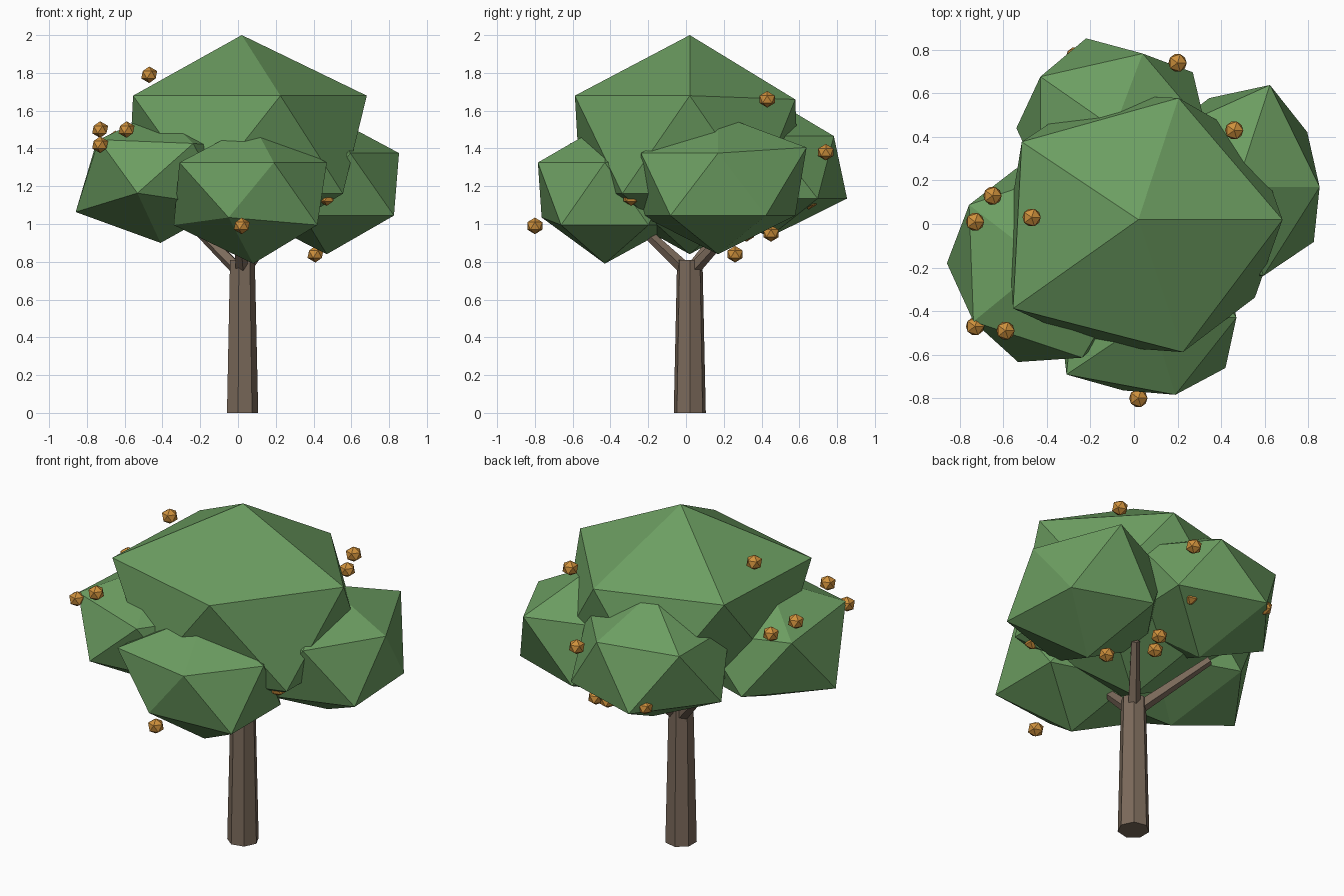
import bpy, bmesh, math
from mathutils import Vector

cube = bpy.data.objects.get("Cube")
if cube:
    bpy.data.objects.remove(cube)


def material(name, rgb):
    mat = bpy.data.materials.new(name)
    mat.use_nodes = True
    mat.diffuse_color = (*rgb, 1)
    mat.node_tree.nodes["Principled BSDF"].inputs["Base Color"].default_value = (*rgb, 1)
    return mat


LEAF = material("leaf green", (0.15, 0.34, 0.12))
BARK = material("bark brown", (0.20, 0.145, 0.105))
FRUIT = material("fruit orange", (0.62, 0.28, 0.045))


def finish(bm, name, mat):
    bmesh.ops.recalc_face_normals(bm, faces=bm.faces)
    mesh = bpy.data.meshes.new(name)
    bm.to_mesh(mesh)
    bm.free()
    mesh.materials.append(mat)
    obj = bpy.data.objects.new(name, mesh)
    bpy.context.collection.objects.link(obj)


def ball(name, mat, centre, scale, nudges=()):
    """Twenty-sided ball with a few corners pulled out of place."""
    bm = bmesh.new()
    bmesh.ops.create_icosphere(bm, subdivisions=1, radius=1)
    for v in bm.verts:
        v.co = v.co * Vector(scale).to_track_quat().to_matrix().to_scale().x
        v.co = Vector(a * b for a, b in zip(v.co, scale)) + Vector(centre)
    bm.verts.ensure_lookup_table()
    for index, offset in nudges:
        bm.verts[index].co += Vector(offset)
    finish(bm, name, mat)


def limb(name, start, end, r_start, r_end, sides):
    """Tapered faceted limb between two points."""
    start, end = Vector(start), Vector(end)
    axis = end - start
    turn = axis.to_track_quat("Z", "Y").to_matrix()
    if abs(axis.x) + abs(axis.y) < 1e-6:
        turn.identity()
    bm = bmesh.new()
    rings = []
    for point, r in ((start, r_start), (end, r_end)):
        ring = []
        for i in range(sides):
            a = math.tau * i / sides
            ring.append(bm.verts.new(point + turn @ Vector((r * math.cos(a), r * math.sin(a), 0))))
        rings.append(ring)
    low, high = rings
    for i in range(sides):
        j = (i + 1) % sides
        bm.faces.new((low[i], low[j], high[j], high[i]))
    bm.faces.new(low)
    bm.faces.new(high)
    finish(bm, name, BARK)


# Trunk and its three branches
limb("trunk", (0.02, 0.02, 0), (0.02, 0.02, 0.81), 0.087, 0.069, 7)
fork = (0.02, 0.02, 0.74)
limb("left_branch", fork, (-0.31, 0.26, 1.07), 0.038, 0.025, 5)
limb("back_branch", fork, (0.21, 0.26, 1.0), 0.038, 0.025, 5)
limb("front_branch", fork, (0.0, -0.28, 1.02), 0.038, 0.025, 5)

# Leaf clumps
ball("crown_leaves", LEAF, (0.02, 0.02, 1.42), (0.74, 0.68, 0.58),
     [(3, (0.06, -0.05, 0)), (6, (0, -0.03, 0)), (7, (-0.04, -0.05, 0)), (9, (-0.02, -0.02, -0.02))])
ball("front_leaves", LEAF, (0.08, -0.43, 1.16), (0.47, 0.44, 0.37),
     [(2, (0, 0.04, 0.04)), (6, (-0.02, 0.02, 0)), (7, (-0.05, -0.03, 0)), (10, (-0.03, 0, 0))])
ball("right_leaves", LEAF, (0.47, 0.17, 1.21), (0.45, 0.48, 0.37),
     [(1, (0.03, 0, 0)), (9, (0.03, 0.06, 0.03)), (10, (-0.02, 0, 0))])
ball("left_leaves", LEAF, (-0.41, -0.18, 1.25), (0.48, 0.51, 0.35),
     [(2, (0.01, -0.02, 0.07)), (3, (-0.02, 0, -0.03)), (6, (0.04, 0, 0.02)), (7, (0.02, 0, 0.04))])
ball("back_leaves", LEAF, (-0.09, 0.44, 1.3), (0.47, 0.45, 0.37),
     [(3, (-0.03, 0, 0)), (4, (0, 0.03, 0)), (5, (0.02, 0.02, 0)), (9, (0, -0.04, 0))])

# Fruits scattered round the leaves
fruits = [
    (-0.47, 0.03, 1.79), (-0.73, 0.01, 1.5), (-0.73, -0.47, 1.42), (-0.59, -0.49, 1.5),
    (0.46, 0.43, 1.66), (0.2, 0.74, 1.38), (-0.65, 0.13, 1.45), (-0.39, 0.57, 1.42),
    (-0.27, 0.77, 1.16), (0.15, 0.65, 1.12), (0.2, 0.45, 0.95), (0.12, 0.32, 0.95),
    (0.41, 0.26, 0.84), (0.47, -0.29, 1.14), (0.02, -0.8, 0.99)]
for n, spot in enumerate(fruits, 1):
    ball(f"fruit_{n}", FRUIT, spot, (0.047, 0.047, 0.044))
